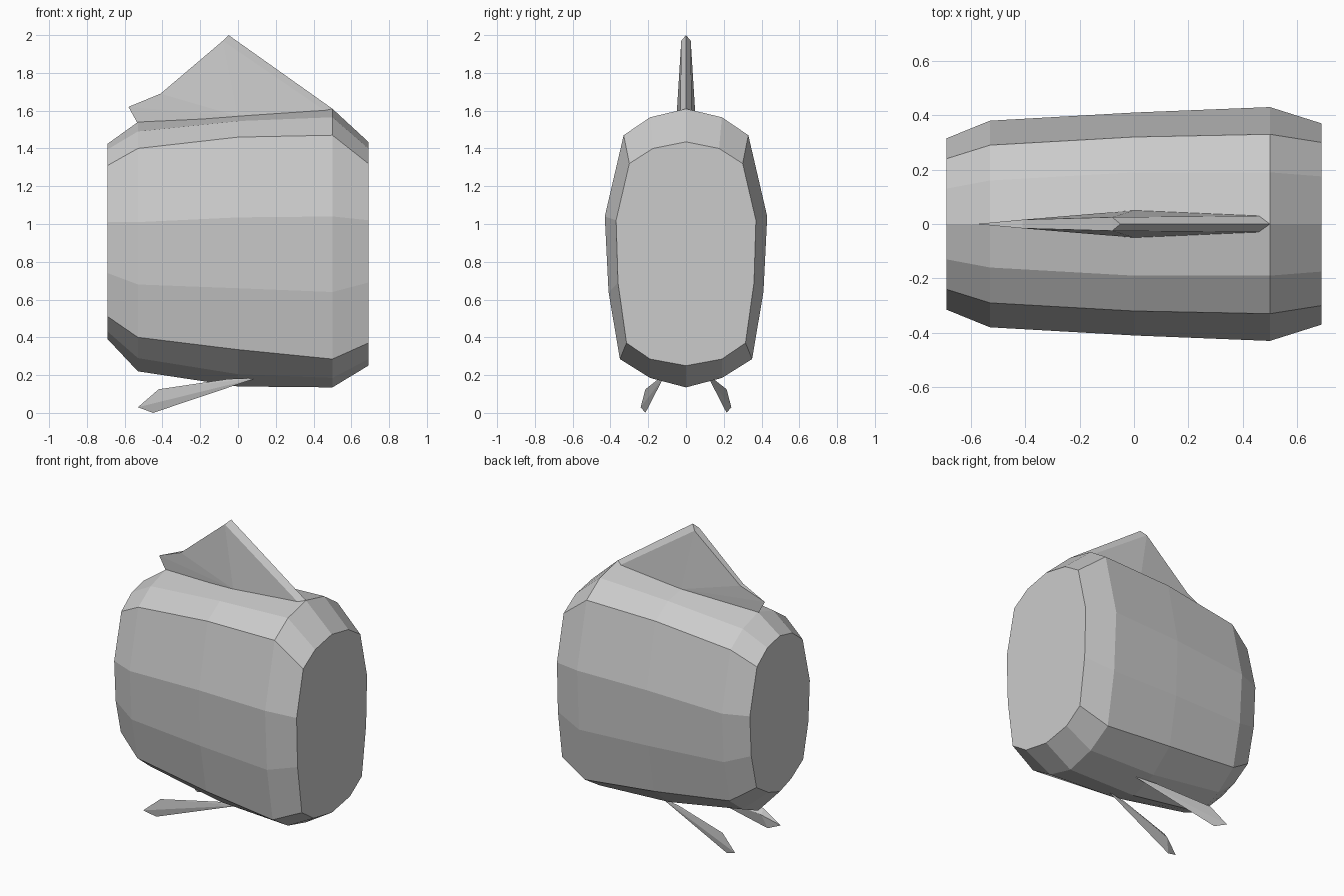
import bpy, bmesh

if "Cube" in bpy.data.objects:
    bpy.data.objects.remove(bpy.data.objects["Cube"])


def make_object(name, verts, faces=None):
    """Mesh from faces, or the convex hull of the points."""
    bm = bmesh.new()
    vs = [bm.verts.new(v) for v in verts]
    if faces:
        for f in faces:
            bm.faces.new([vs[i] for i in f])
    else:
        res = bmesh.ops.convex_hull(bm, input=vs)
        loose = {g for g in res["geom_interior"] + res["geom_unused"]
                 if isinstance(g, bmesh.types.BMVert)}
        bmesh.ops.delete(bm, geom=list(loose), context='VERTS')
    bmesh.ops.recalc_face_normals(bm, faces=bm.faces)
    me = bpy.data.meshes.new(name)
    bm.to_mesh(me)
    bm.free()
    ob = bpy.data.objects.new(name, me)
    bpy.context.collection.objects.link(ob)
    return ob


# Body: half cross-sections from top to bottom as x, half widths, heights
sections = [
    (-0.69, (0, .13, .24, .315, .30, .245, .12, 0),
     (1.425, 1.395, 1.31, 1.01, .74, .51, .43, .39)),
    (-0.53, (0, .16, .29, .38, .36, .30, .16, 0),
     (1.54, 1.49, 1.40, 1.01, .68, .40, .29, .22)),
    (0.0, (0, .19, .32, .41, .395, .335, .18, 0),
     (1.58, 1.545, 1.46, 1.035, .66, .335, .205, .14)),
    (0.5, (0, .19, .33, .43, .41, .35, .19, 0),
     (1.61, 1.565, 1.47, 1.04, .64, .285, .185, .135)),
    (0.69, (0, .175, .30, .37, .36, .315, .19, 0),
     (1.435, 1.40, 1.32, 1.02, .69, .37, .285, .25)),
]
verts = []
for x, ws, zs in sections:
    half = list(zip(ws, zs))
    verts += [(x, w, z) for w, z in half]
    verts += [(x, -w, z) for w, z in half[-2:0:-1]]
n = 14
faces = [tuple(range(n)), tuple(range(4 * n, 5 * n))]
for r in range(4):
    for i in range(n):
        j = (i + 1) % n
        faces.append((r * n + i, r * n + j, (r + 1) * n + j, (r + 1) * n + i))
make_object("body", verts, faces)

# Back fin: centre points, then one side, mirrored in y
centre = [(.5, 0, 1.61), (-.05, 0, 2.0), (-.58, 0, 1.62), (-.53, 0, 1.53)]
side = [(.46, .03, 1.60), (-.08, .025, 1.97), (-.41, .016, 1.69), (0, .05, 1.57)]
verts = centre + side + [(x, -y, z) for x, y, z in side]
faces = [(1, 5, 9), (5, 6, 10, 9), (6, 2, 10),
         (0, 4, 8), (4, 7, 11, 8), (7, 3, 11)]
for k in (4, 8):
    faces += [(0, 1, k + 1, k), (k, k + 1, k + 3), (k + 3, k + 1, k + 2),
              (k + 3, k + 2, 2), (k + 3, 2, 3)]
make_object("back_fin", verts, faces)

# Paired belly fins
fin = [(.10, .12, .185), (-.05, .145, .18), (-.42, .215, .125),
       (-.53, .24, .03), (-.45, .215, .0), (-.42, .19, .09)]
for name, s in (("left_belly_fin", 1), ("right_belly_fin", -1)):
    make_object(name, [(x, s * y, z) for x, y, z in fin])
